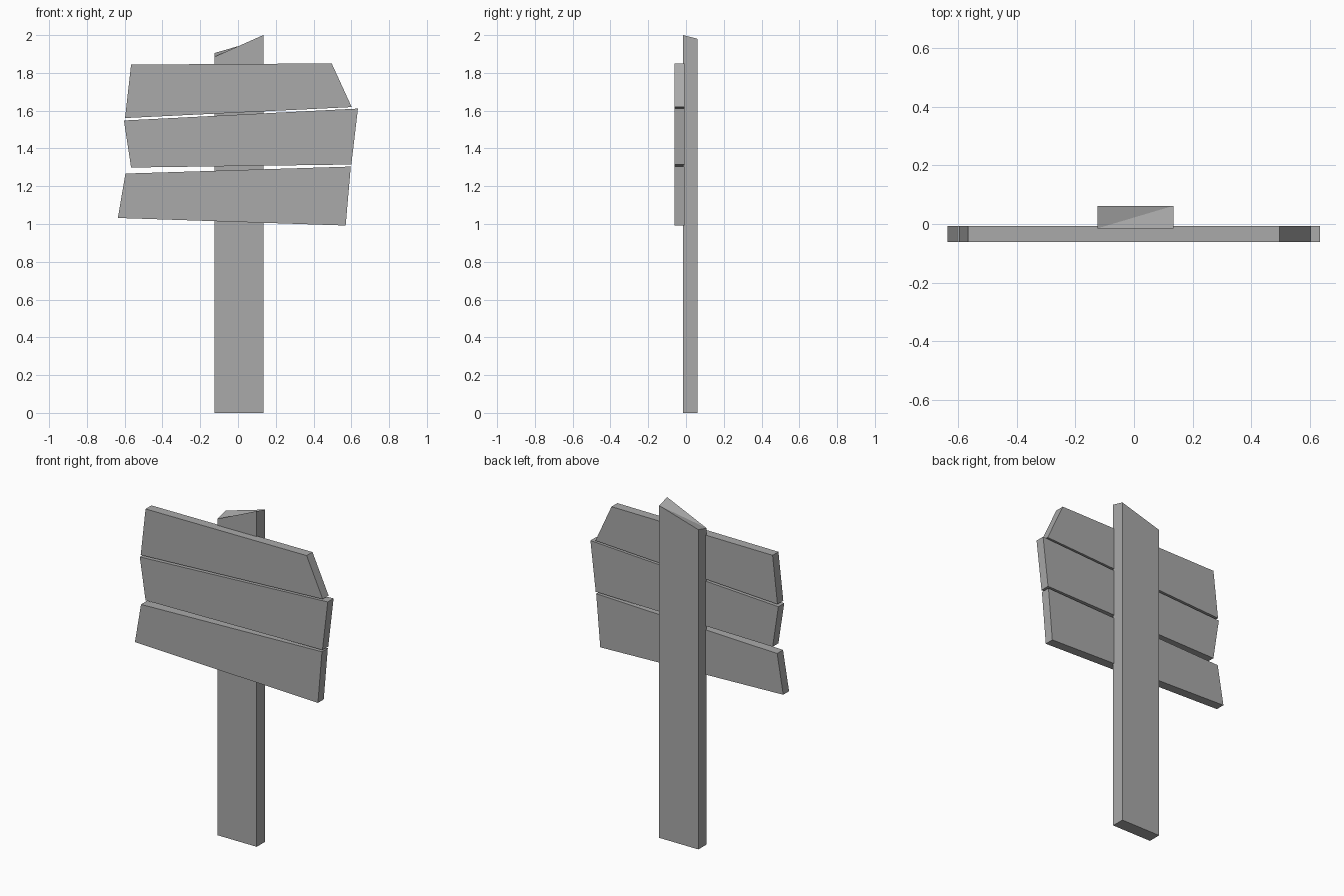
import bpy
import bmesh

cube = bpy.data.objects.get("Cube")
if cube:
    bpy.data.objects.remove(cube, do_unlink=True)

grey = bpy.data.materials.new("plain_grey")
grey.use_nodes = True
grey.diffuse_color = (0.4, 0.4, 0.4, 1)
grey.node_tree.nodes["Principled BSDF"].inputs["Base Color"].default_value = (0.4, 0.4, 0.4, 1)


def plank(name, outline, front, back, back_drop=None):
    """Extrude an x-z outline from front to back; back_drop shifts the back corners in z."""
    drop = back_drop or [0] * len(outline)
    bm = bmesh.new()
    a = [bm.verts.new((x, front, z)) for x, z in outline]
    b = [bm.verts.new((x, back, z + d)) for (x, z), d in zip(outline, drop)]
    bm.faces.new(a)
    bm.faces.new(b[::-1])
    n = len(a)
    for i in range(n):
        j = (i + 1) % n
        bm.faces.new((a[i], b[i], b[j], a[j]))
    # Split the twisted top cut of the post along its diagonal
    if back_drop:
        bmesh.ops.connect_verts(bm, verts=[a[0], b[1]])
    bmesh.ops.recalc_face_normals(bm, faces=bm.faces)
    mesh = bpy.data.meshes.new(name)
    bm.to_mesh(mesh)
    bm.free()
    mesh.materials.append(grey)
    obj = bpy.data.objects.new(name, mesh)
    bpy.context.scene.collection.objects.link(obj)


# Upright post with a slanted, slightly twisted top
plank("post", [(-0.125, 1.885), (0.134, 2.0), (0.134, 0), (-0.125, 0)],
      -0.015, 0.062, [0.02, -0.02, 0, 0])

# Crooked sign boards: top left, top right, bottom right, bottom left
boards = {
    "top_board": [(-0.566, 1.844), (0.496, 1.85), (0.602, 1.619), (-0.598, 1.561)],
    "middle_board": [(-0.604, 1.548), (0.635, 1.611), (0.6, 1.315), (-0.566, 1.299)],
    "bottom_board": [(-0.596, 1.267), (0.597, 1.304), (0.57, 0.992), (-0.636, 1.032)],
}
for name, outline in boards.items():
    plank(name, outline, -0.062, -0.007)
